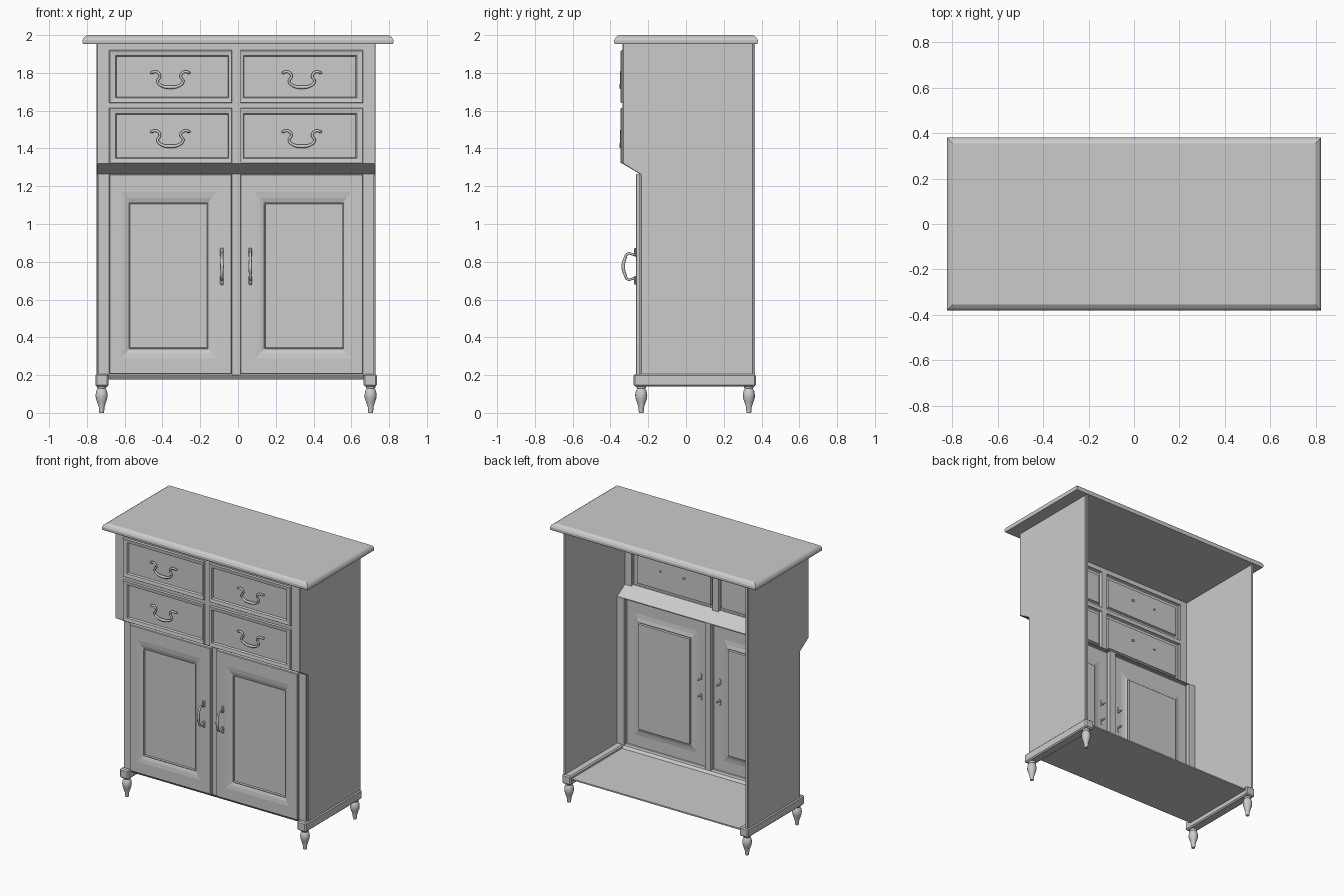
import bpy, bmesh, math

if "Cube" in bpy.data.objects:
    bpy.data.objects.remove(bpy.data.objects["Cube"])

CX = -0.01  # body centre line, slightly off the top's centre


def make(name, bm, smooth=False):
    bmesh.ops.recalc_face_normals(bm, faces=bm.faces[:])
    me = bpy.data.meshes.new(name)
    bm.to_mesh(me)
    bm.free()
    ob = bpy.data.objects.new(name, me)
    bpy.context.collection.objects.link(ob)
    if smooth:
        bpy.ops.object.select_all(action='DESELECT')
        ob.select_set(True)
        bpy.context.view_layer.objects.active = ob
        bpy.ops.object.shade_smooth_by_angle(angle=math.radians(40))
    return ob


def bevel(ob, width):
    m = ob.modifiers.new("bevel", 'BEVEL')
    m.width, m.segments = width, 1
    return ob


def prism(name, yz, x0, x1):
    """Side profile in y,z stretched from x0 to x1."""
    bm = bmesh.new()
    a = [bm.verts.new((x0, y, z)) for y, z in yz]
    b = [bm.verts.new((x1, y, z)) for y, z in yz]
    bm.faces.new(a)
    bm.faces.new(b)
    for i in range(len(yz)):
        j = (i + 1) % len(yz)
        bm.faces.new((a[i], a[j], b[j], b[i]))
    return make(name, bm)


def box(name, x0, x1, y0, y1, z0, z1):
    return prism(name, [(y0, z0), (y1, z0), (y1, z1), (y0, z1)], x0, x1)


def relief(name, outer, inner, profile, flat=False, base=False):
    """Nested rectangles (a0, a1, b0, b1) blended by t at a depth; flat puts depth on z."""
    bm = bmesh.new()
    rings = []
    for t, d in profile:
        a0, a1, b0, b1 = [o + (i - o) * t for o, i in zip(outer, inner)]
        pts = [(a0, b0), (a1, b0), (a1, b1), (a0, b1)]
        rings.append([bm.verts.new((a, b, d) if flat else (a, d, b)) for a, b in pts])
    for r, s in zip(rings, rings[1:]):
        for i in range(4):
            j = (i + 1) % 4
            bm.faces.new((r[i], r[j], s[j], s[i]))
    bm.faces.new(rings[-1])
    if base:
        bm.faces.new(rings[0])
    return make(name, bm)


def lathe(name, x, y, profile, n=16):
    bm = bmesh.new()
    rings = [[bm.verts.new((x + r * math.cos(2 * math.pi * k / n),
                            y + r * math.sin(2 * math.pi * k / n), z))
              for k in range(n)] for r, z in profile]
    for r, s in zip(rings, rings[1:]):
        for k in range(n):
            bm.faces.new((r[k], r[(k + 1) % n], s[(k + 1) % n], s[k]))
    bm.faces.new(rings[0])
    bm.faces.new(rings[-1])
    return make(name, bm, True)


def rod(name, pts, radius):
    """Smooth rod through points (x, y, z, thickness factor)."""
    cu = bpy.data.curves.new(name, 'CURVE')
    cu.dimensions = '3D'
    cu.bevel_depth, cu.bevel_resolution = radius, 2
    cu.resolution_u, cu.use_fill_caps = 5, True
    sp = cu.splines.new('BEZIER')
    sp.bezier_points.add(len(pts) - 1)
    for p, (x, y, z, f) in zip(sp.bezier_points, pts):
        p.co, p.radius = (x, y, z), f
        p.handle_left_type = p.handle_right_type = 'AUTO'
    ob = bpy.data.objects.new(name, cu)
    bpy.context.collection.objects.link(ob)
    return ob


# Table top with a rounded upper edge
relief("top", (-0.823, 0.823, -0.38, 0.38), (-0.798, 0.798, -0.355, 0.355),
       [(0.1, 1.953), (0, 1.96), (0, 1.974), (0.3, 1.988), (1, 2.0)], flat=True, base=True)

# Sloping ledge between drawers and doors, bottom board with a sloping front lip
prism("ledge", [(-0.338, 1.32), (-0.338, 1.327), (-0.236, 1.267), (-0.236, 1.26)],
      CX - 0.73, CX + 0.73)
prism("bottom_board", [(-0.245, 0.203), (-0.225, 0.176), (0.355, 0.176), (0.355, 0.186),
                       (-0.22, 0.186), (-0.235, 0.203)], CX - 0.69, CX + 0.69)

# Face frame rails and centre posts
box("top_rail", CX - 0.73, CX + 0.73, -0.333, -0.322, 1.92, 1.955)
box("middle_rail", CX - 0.675, CX + 0.675, -0.333, -0.322, 1.613, 1.642)
box("upper_post", CX - 0.023, CX + 0.023, -0.333, -0.322, 1.32, 1.92)
box("lower_post", CX - 0.023, CX + 0.023, -0.246, -0.235, 0.2, 1.264)

leg = [(0.012, 0), (0.014, 0.012), (0.015, 0.03), (0.024, 0.058), (0.031, 0.08),
       (0.032, 0.095), (0.028, 0.118), (0.021, 0.128), (0.025, 0.133), (0.025, 0.142)]

for s, side in ((-1, "left"), (1, "right")):
    def X(d):
        return CX + s * d

    # Side panel, back edge strip and face frame stiles
    bevel(prism(side + "_side_panel",
                [(-0.238, 0.2), (0.355, 0.2), (0.355, 1.955), (-0.335, 1.955),
                 (-0.335, 1.32), (-0.238, 1.26)], X(0.725), X(0.738)), 0.003)
    box(side + "_back_strip", X(0.722), X(0.735), 0.353, 0.364, 0.2, 1.955)
    box(side + "_upper_stile", X(0.672), X(0.735), -0.335, -0.322, 1.32, 1.955)
    box(side + "_lower_stile", X(0.672), X(0.728), -0.246, -0.235, 0.2, 1.264)

    # Base rail and turned legs
    bevel(box(side + "_base_rail", X(0.675), X(0.745), -0.277, 0.37, 0.14, 0.206), 0.008)
    lathe(side + "_front_leg", X(0.712), -0.237, leg)
    lathe(side + "_back_leg", X(0.712), 0.333, leg)

    # Drawers with bail handles
    for row, z0, z1 in (("upper", 1.64, 1.92), ("lower", 1.32, 1.615)):
        name = side + "_" + row + "_drawer"
        relief(name, (X(0.022), X(0.672), z0, z1),
               (X(0.042), X(0.633), z0 + 0.032, z1 - 0.034),
               [(0, -0.328), (0, -0.341), (0.1, -0.346), (0.85, -0.342), (1, -0.328)])
        zc = (z0 + z1) / 2
        half = [(0.088, -0.318, 0.022, 0.8), (0.1, -0.338, 0.024, 0.9),
                (0.072, -0.343, 0.028, 1.0), (0.055, -0.344, 0.006, 0.9),
                (0.068, -0.344, -0.022, 0.9), (0.05, -0.344, -0.043, 1.0)]
        full = ([(-x, y, z, f) for x, y, z, f in half] + [(0, -0.344, -0.053, 1.3)]
                + half[::-1])
        rod(name + "_handle", [(X(0.348) + x, y, zc - 0.003 + z, f)
                               for x, y, z, f in full], 0.0075)

    # Door with a sloping frame around a sunken panel
    relief(side + "_door", (X(0.022), X(0.672), 0.205, 1.264),
           (X(0.155), X(0.562), 0.345, 1.105),
           [(0, -0.24), (0, -0.262), (0.03, -0.266), (0.6, -0.266), (0.8, -0.262),
            (0.95, -0.255), (0.98, -0.257), (1, -0.245)])

    # Door pull with small end plates
    half = [(-0.23, 0.06, 0.8), (-0.275, 0.062, 0.8), (-0.308, 0.068, 0.9),
            (-0.322, 0.045, 1.0)]
    path = half + [(-0.332, 0, 1.3)] + [(y, -z, f) for y, z, f in half[::-1]]
    rod(side + "_door_pull", [(X(0.075), y, 0.775 + z, f) for y, z, f in path], 0.0075)
    for z, end in ((0.85, "top"), (0.702, "bottom")):
        bevel(box(side + "_pull_plate_" + end, X(0.066), X(0.084), -0.274, -0.264,
                  z - 0.024, z + 0.024), 0.004)
